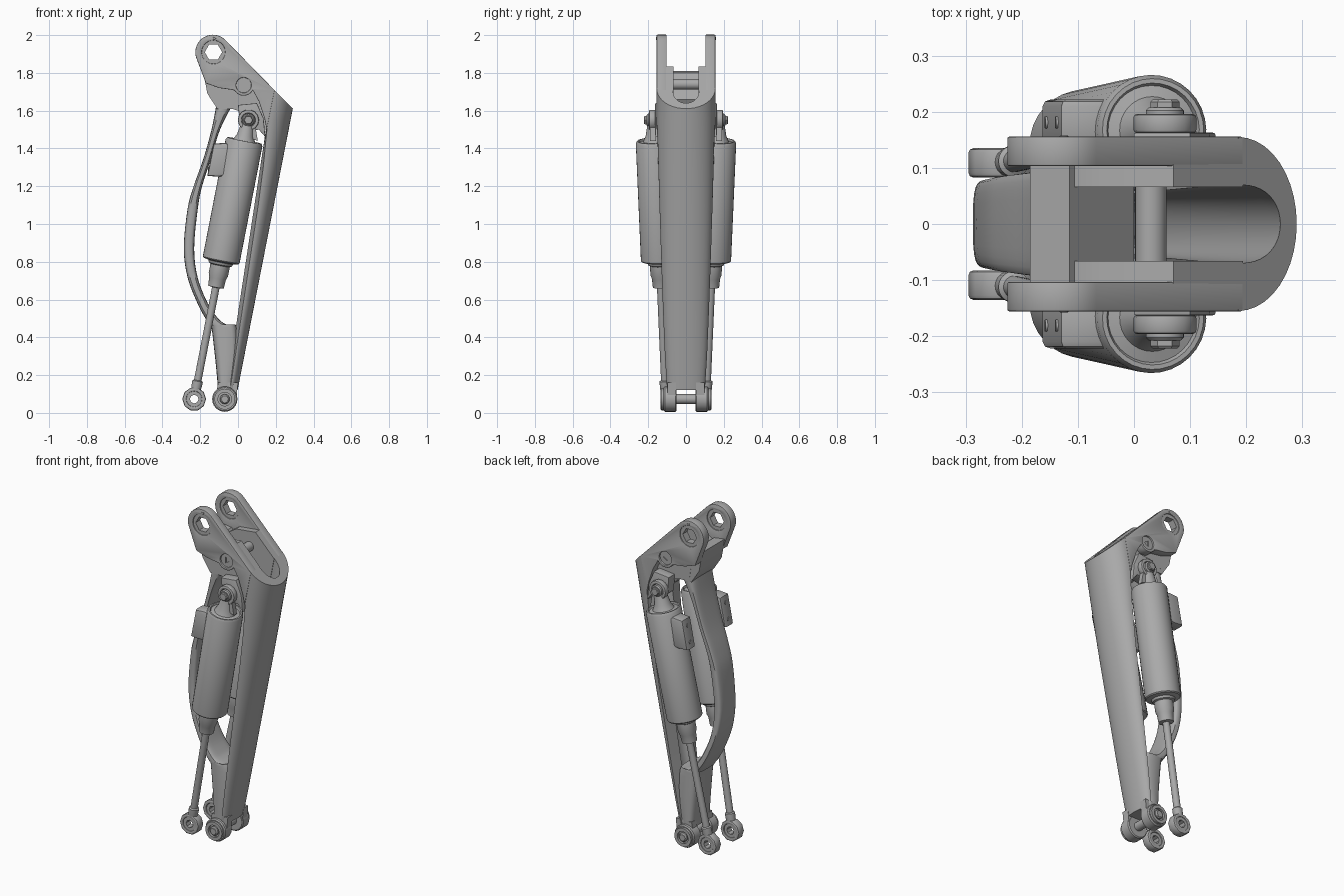
import bpy, bmesh, math
from mathutils import Vector

if "Cube" in bpy.data.objects:
    bpy.data.objects.remove(bpy.data.objects["Cube"])

metal = bpy.data.materials.new("plain grey metal")
GREY = (0.4, 0.4, 0.4, 1)
metal.diffuse_color = GREY
metal.use_nodes = True
metal.node_tree.nodes["Principled BSDF"].inputs["Base Color"].default_value = GREY


def finish(name, mesh):
    obj = bpy.data.objects.new(name, mesh)
    bpy.context.collection.objects.link(obj)
    mesh.materials.clear()
    mesh.materials.append(metal)
    bpy.ops.object.select_all(action="DESELECT")
    obj.select_set(True)
    bpy.context.view_layer.objects.active = obj
    bpy.ops.object.shade_smooth_by_angle(angle=math.radians(35))


def loft(name, rings):
    """Skin closed rings of equal length and cap both ends."""
    bm = bmesh.new()
    rows = [[bm.verts.new(p) for p in ring] for ring in rings]
    n = len(rows[0])
    for a, b in zip(rows, rows[1:]):
        for i in range(n):
            j = (i + 1) % n
            bm.faces.new((a[i], a[j], b[j], b[i]))
    bm.faces.new(rows[0][::-1])
    bm.faces.new(rows[-1])
    bmesh.ops.recalc_face_normals(bm, faces=bm.faces)
    mesh = bpy.data.meshes.new(name)
    bm.to_mesh(mesh)
    bm.free()
    finish(name, mesh)


def lathe(name, start, end, profile, sides=32):
    """Turn (radius, distance) pairs about the line from start to end."""
    start = Vector(start)
    q = (Vector(end) - start).to_track_quat("Z", "Y")
    rings = []
    for r, d in profile:
        rings.append([start + q @ Vector((r * math.cos(k * math.tau / sides),
                                          r * math.sin(k * math.tau / sides), d))
                      for k in range(sides)])
    loft(name, rings)


def rod(name, x, z, y0, y1, r, sides=24):
    length = abs(y1 - y0)
    c = min(0.006, length * 0.2)
    lathe(name, (x, y0, z), (x, y1, z),
          [(r - c, 0), (r, c), (r, length - c), (r - c, length)], sides)


def circle(x, z, r, sides=28, a0=0, a1=360):
    steps = sides if a1 - a0 == 360 else sides - 1
    return [(x + r * math.cos(math.radians(a0 + (a1 - a0) * k / steps)),
             z + r * math.sin(math.radians(a0 + (a1 - a0) * k / steps)))
            for k in range(sides)]


def plate(name, y0, y1, outline, holes=(), bevel=0.0):
    """Side profile with holes, extruded from y0 to y1."""
    cu = bpy.data.curves.new(name, "CURVE")
    cu.dimensions = "2D"
    cu.fill_mode = "BOTH"
    cu.extrude = abs(y1 - y0) / 2 - bevel
    cu.bevel_depth = bevel
    cu.offset = -bevel
    cu.bevel_resolution = 1
    for loop in [outline, *holes]:
        sp = cu.splines.new("POLY")
        sp.points.add(len(loop) - 1)
        for p, (x, z) in zip(sp.points, loop):
            p.co = (x, z, 0, 1)
        sp.use_cyclic_u = True
    tmp = bpy.data.objects.new(name + "_tmp", cu)
    bpy.context.collection.objects.link(tmp)
    dg = bpy.context.evaluated_depsgraph_get()
    mesh = bpy.data.meshes.new_from_object(tmp.evaluated_get(dg))
    bpy.data.objects.remove(tmp)
    bpy.data.curves.remove(cu)
    bm = bmesh.new()
    bm.from_mesh(mesh)
    for v in bm.verts:
        x, z, h = v.co
        v.co = (x, (y0 + y1) / 2 - h, z)
    bmesh.ops.remove_doubles(bm, verts=bm.verts, dist=1e-5)
    bmesh.ops.recalc_face_normals(bm, faces=bm.faces)
    bm.to_mesh(mesh)
    bm.free()
    mesh.name = name
    finish(name, mesh)


def smooth_rows(rows, steps=4):
    """Catmull-Rom interpolation between rows of numbers."""
    out = []
    padded = [rows[0], *rows, rows[-1]]
    for a, b, c, d in zip(padded, padded[1:], padded[2:], padded[3:]):
        for k in range(steps):
            t = k / steps
            out.append([q + 0.5 * t * (r - p + t * (2 * p - 5 * q + 4 * r - s
                                                    + t * (3 * (q - r) + s - p)))
                        for p, q, r, s in zip(a, b, c, d)])
    return out + [rows[-1]]


# Front spine: a leaning U channel with a chamfered rim, cut along the sloping arm edge
def spine_ring(z, top=False):
    t = (z - 0.12) / 1.48
    w, depth = 0.1 + 0.055 * t ** 0.75, 0.06 + 0.065 * t
    rim = depth - 0.02 * min(1, 4 * (1 - t))
    arc = [math.radians(-90 + 180 * k / 20) for k in range(21)]
    pts = [(rim * (1 - math.cos(a)), w * math.sin(a)) for a in arc]
    pts += [(depth - (depth - 0.035) * max(0, math.cos(a)) ** 0.8, 0.45 * w * math.sin(a))
            for a in reversed(arc)]
    ring = []
    for d, y in pts:
        zz = (1.931 + 1.015 * d) / 1.199 if top else z
        ring.append((0.196 * zz - 0.0256 - d, y, zz))
    return ring


loft("front_spine", [spine_ring(z) for z in (0.12, 0.3, 0.5, 0.7, 0.9, 1.1, 1.3, 1.55)]
     + [spine_ring(1.6, True)])

# Curved rear strut, merging into the solid lower leg: back x, front x, z, half width
strut = [(-0.115, -0.03, 1.63, 0.105), (-0.14, -0.095, 1.5, 0.1), (-0.185, -0.145, 1.34, 0.094),
         (-0.235, -0.19, 1.2, 0.088), (-0.267, -0.213, 1.08, 0.083), (-0.287, -0.232, 0.87, 0.078),
         (-0.265, -0.212, 0.71, 0.081), (-0.21, -0.155, 0.57, 0.086), (-0.172, -0.105, 0.5, 0.089),
         (-0.155, -0.075, 0.475, 0.09), (-0.148, -0.045, 0.462, 0.091),
         (-0.14, -0.005, 0.453, 0.092), (-0.12, 0.0, 0.28, 0.097), (-0.105, -0.03, 0.12, 0.098)]
rings = []
for xb, xf, z, w in smooth_rows(strut):
    ring = []
    for k in range(24):
        c, s = math.cos(k * math.tau / 24), math.sin(k * math.tau / 24)
        ring.append(((xb + xf) / 2 + (xf - xb) / 2 * math.copysign(abs(c) ** 0.5, c),
                     w * math.copysign(abs(s) ** 0.55, s), z))
    rings.append(ring)
loft("rear_strut", rings)

# Web and pins joining the two sides
plate("cross_web", -0.107, 0.107, [(-0.185, 1.81), (-0.115, 1.8), (0, 1.66), (-0.03, 1.61),
                                   (-0.11, 1.61), (-0.162, 1.69)])
rod("cross_pin", 0.03, 1.74, -0.14, 0.14, 0.028)
rod("foot_pin", -0.07, 0.073, -0.135, 0.135, 0.026)

arm = circle(-0.133, 1.909, 0.093, 18, 45, 205) + [
    (-0.17, 1.745), (-0.1, 1.72), (-0.03, 1.71)] + circle(0.03, 1.735, 0.056, 9, 210, 330) + [
    (0.11, 1.65), (0.14, 1.56), (0.152, 1.5), (0.194, 1.708)]
inner_pad = [(0.07, 1.834), (-0.06, 1.82), (-0.12, 1.78), (-0.1, 1.64), (-0.05, 1.615),
             (0.0, 1.6), (0.05, 1.54), (0.14, 1.5), (0.152, 1.5), (0.194, 1.708)]
bracket = [(0.0, 1.63), (0.1, 1.64), (0.135, 1.56), (0.145, 1.46), (0.11, 1.5),
           (0.055, 1.49), (0.01, 1.53)]

for side, s in (("back", 1), ("front", -1)):
    # Upper fork arm with its hinge bushing, recessed pin cap and damper bracket
    plate(side + "_fork_arm", s * 0.103, s * 0.156, arm,
          [circle(-0.13, 1.91, 0.062), circle(0.03, 1.735, 0.04)], 0.004)
    plate(side + "_fork_arm_pad", s * 0.066, s * 0.108, inner_pad)
    plate(side + "_hinge_bushing", s * 0.108, s * 0.151, circle(-0.13, 1.91, 0.066),
          [circle(-0.13, 1.91, 0.046, 6)])
    rod(side + "_hinge_screw", -0.125, 1.982, s * 0.15, s * 0.158, 0.008, 12)
    plate(side + "_pin_cap", s * 0.105, s * 0.146, circle(0.03, 1.735, 0.044),
          [circle(0.03, 1.735, 0.02, 3)])
    plate(side + "_damper_bracket", s * 0.1, s * 0.163, bracket, (), 0.004)

    # Foot lug with prong, washer and bolt
    rod(side + "_foot_lug", -0.07, 0.073, s * 0.05, s * 0.118, 0.067)
    plate(side + "_foot_prong", s * 0.052, s * 0.097,
          [(-0.105, 0.16), (0.0, 0.16), (-0.008, 0.08), (-0.12, 0.08)])
    plate(side + "_foot_washer", s * 0.115, s * 0.132, circle(-0.07, 0.073, 0.055),
          [circle(-0.07, 0.073, 0.036)])
    rod(side + "_foot_bolt", -0.07, 0.073, s * 0.115, s * 0.136, 0.024, 6)

    # Damper: rod, collar, body and cap turned on one leaning axis
    low, high = Vector((-0.232, s * 0.108, 0.075)), Vector((0.055, s * 0.172, 1.55))
    lathe(side + "_damper", low, high,
          [(0.026, 0.05), (0.028, 0.08), (0.028, 0.095), (0.02, 0.1), (0.02, 0.6), (0.042, 0.603),
           (0.045, 0.65), (0.052, 0.67), (0.052, 0.72), (0.062, 0.725), (0.066, 0.738),
           (0.094, 0.744), (0.099, 0.75), (0.099, 1.382), (0.092, 1.394), (0.084, 1.394),
           (0.08, 1.385), (0.06, 1.39), (0.045, 1.42), (0.03, 1.5)])

    # Lower rod eye
    plate(side + "_rod_eye", s * 0.083, s * 0.135, circle(-0.232, 0.073, 0.063, 10),
          [circle(-0.232, 0.073, 0.04, 16)], 0.008)
    plate(side + "_rod_bearing", s * 0.09, s * 0.13, circle(-0.232, 0.073, 0.042, 16),
          [circle(-0.232, 0.073, 0.023, 8)])

    # Upper damper eye, fork legs and bolt
    plate(side + "_damper_eye", s * 0.162, s * 0.196, circle(0.055, 1.55, 0.056, 14),
          [circle(0.055, 1.55, 0.036)], 0.006)
    plate(side + "_damper_eye_fork", s * 0.16, s * 0.19,
          [(0.02, 1.53), (0.09, 1.53), (0.105, 1.44), (0.045, 1.46), (0.01, 1.43)])
    rod(side + "_damper_eye_bolt", 0.055, 1.55, s * 0.1, s * 0.208, 0.034)
    rod(side + "_damper_bolt_head", 0.055, 1.55, s * 0.2, s * 0.222, 0.026, 6)

    # Small reservoir block on the rear of the damper, with two screws
    lean = 0.197
    block = [(x + lean * (z - 1.34), z) for x, z in
             ((-0.146, 1.255), (-0.085, 1.25), (-0.03, 1.26), (-0.03, 1.41),
              (-0.085, 1.43), (-0.146, 1.425))]
    plate(side + "_reservoir", s * 0.14, s * 0.222, block, (), 0.012)
    for z in (1.29, 1.385):
        x = -0.146 + lean * (z - 1.34)
        lathe(side + "_reservoir_screw", (x + 0.01, s * 0.181, z), (x - 0.01, s * 0.181, z + 0.002),
              [(0.011, 0), (0.011, 0.013)], 12)
